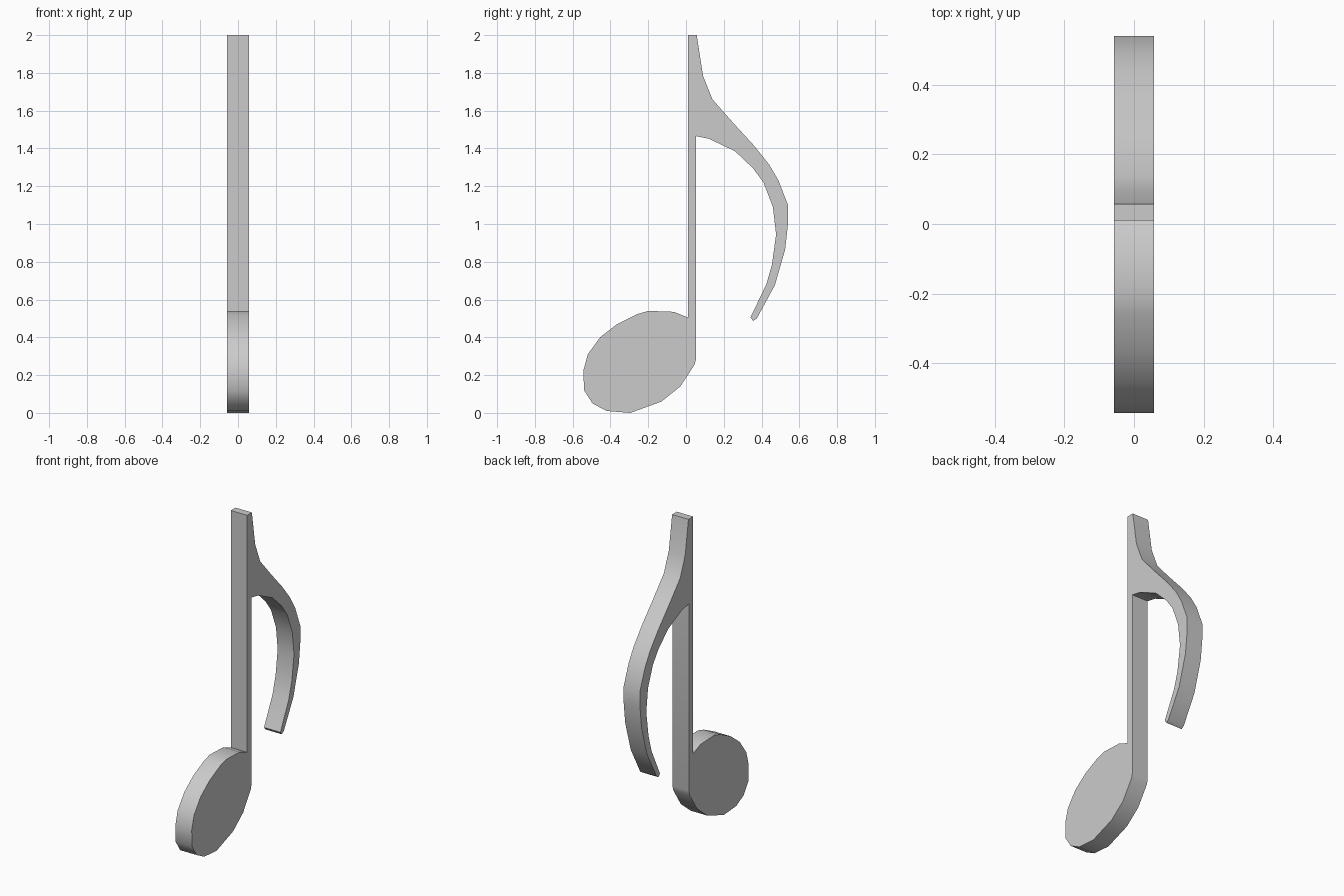
import bpy, bmesh, math

if "Cube" in bpy.data.objects:
    bpy.data.objects.remove(bpy.data.objects["Cube"])

HALF = 0.057  # half thickness along x

# Side outline in (y, z), drawn clockwise as one continuous silhouette
stem_top = [(0.01, 2.0), (0.057, 2.0)]
flag_outer = [(0.09, 1.785), (0.14, 1.66), (0.25, 1.535), (0.36, 1.415), (0.44, 1.315),
              (0.49, 1.23), (0.54, 1.10), (0.54, 1.0), (0.525, 0.865), (0.47, 0.675)]
flag_tip = [(0.375, 0.50), (0.355, 0.487), (0.341, 0.505)]
flag_inner = [(0.425, 0.68), (0.455, 0.785), (0.477, 0.945), (0.46, 1.09), (0.41, 1.22),
              (0.355, 1.295), (0.26, 1.385), (0.12, 1.452), (0.053, 1.465)]
stem_foot = [(0.053, 0.285), (0.045, 0.255)]
head = [(-0.03, 0.14), (-0.13, 0.06), (-0.295, 0.0), (-0.42, 0.01), (-0.495, 0.05),
        (-0.54, 0.12), (-0.543, 0.225), (-0.52, 0.31), (-0.455, 0.40), (-0.365, 0.47),
        (-0.26, 0.522), (-0.2, 0.54), (-0.065, 0.535), (0.01, 0.505)]
outline = stem_top + flag_outer + flag_tip + flag_inner + stem_foot + head

# Extrude the silhouette through the thickness
bm = bmesh.new()
face = bm.faces.new([bm.verts.new((-HALF, y, z)) for y, z in outline])
ext = bmesh.ops.extrude_face_region(bm, geom=[face], use_keep_orig=True)
moved = [g for g in ext["geom"] if isinstance(g, bmesh.types.BMVert)]
bmesh.ops.translate(bm, verts=moved, vec=(2 * HALF, 0, 0))
bmesh.ops.recalc_face_normals(bm, faces=bm.faces)
bmesh.ops.triangulate(bm, faces=[f for f in bm.faces if len(f.verts) > 4])

mesh = bpy.data.meshes.new("eighth_note")
bm.to_mesh(mesh)
bm.free()
note = bpy.data.objects.new("eighth_note", mesh)
bpy.context.collection.objects.link(note)

# Smooth rims, crisp flat sides
bpy.context.view_layer.objects.active = note
note.select_set(True)
bpy.ops.object.shade_smooth_by_angle(angle=math.radians(40))
